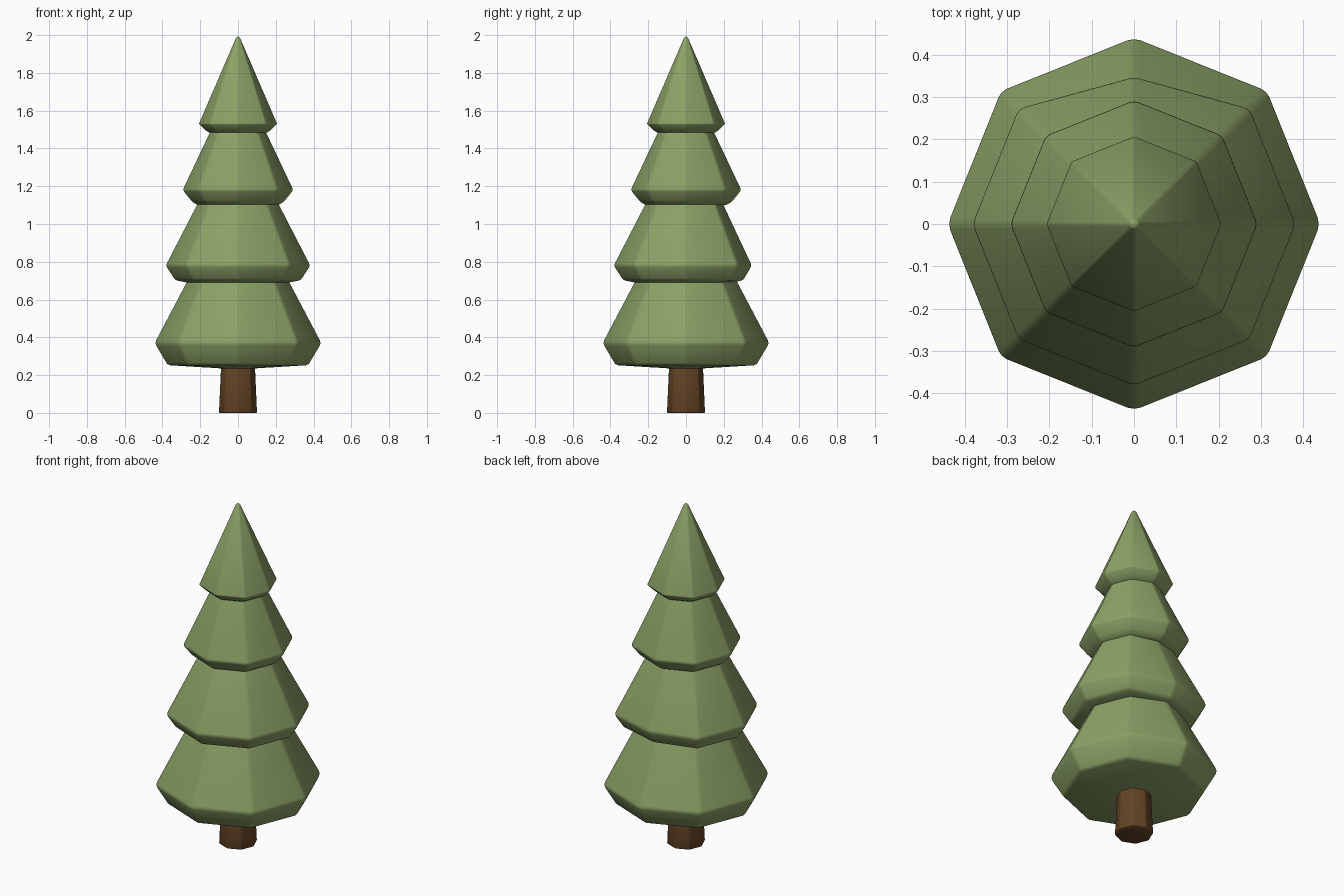
import bpy, bmesh, math

if "Cube" in bpy.data.objects:
    bpy.data.objects.remove(bpy.data.objects["Cube"])


def material(name, rgb):
    m = bpy.data.materials.new(name)
    m.diffuse_color = (*rgb, 1)
    m.use_nodes = True
    m.node_tree.nodes["Principled BSDF"].inputs["Base Color"].default_value = m.diffuse_color
    return m


GREEN = material("needle green", (0.262, 0.361, 0.135))
BROWN = material("bark brown", (0.125, 0.056, 0.018))


def lathe(name, profile, mat, bevel, back=1.0):
    """Octagonal solid from (radius, z) points; radius 0 gives a single point.
    back shrinks the +y corner."""
    bm = bmesh.new()
    rings = []
    for r, z in profile:
        if r == 0:
            rings.append([bm.verts.new((0, 0, z))] * 8)
            continue
        ring = []
        for i in range(8):
            a = i * math.pi / 4
            k = back if i == 2 else 1.01 if i % 2 else 1.0
            ring.append(bm.verts.new((r * k * math.cos(a), r * k * math.sin(a), z)))
        rings.append(ring)
    for lo, hi in zip(rings, rings[1:]):
        for i in range(8):
            j = (i + 1) % 8
            quad = [lo[i], lo[j], hi[j], hi[i]]
            bm.faces.new(list(dict.fromkeys(quad)))
    bmesh.ops.recalc_face_normals(bm, faces=bm.faces)
    me = bpy.data.meshes.new(name)
    bm.to_mesh(me)
    bm.free()
    me.materials.append(mat)
    ob = bpy.data.objects.new(name, me)
    bpy.context.collection.objects.link(ob)
    # soften the edges
    mod = ob.modifiers.new("soft edges", 'BEVEL')
    mod.width = bevel
    mod.segments = 2
    mod.limit_method = 'ANGLE'
    mod.angle_limit = math.radians(15)
    for p in me.polygons:
        p.use_smooth = True
    return ob


# trunk
lathe("trunk", [(0, 0), (0.102, 0), (0.09, 0.27), (0, 0.27)], BROWN, 0.006)

# foliage tiers, bottom to top
lathe("bottom_tier", [(0, 0.23), (0.375, 0.253), (0.444, 0.37),
                      (0.275, 0.69), (0.26, 0.74), (0, 0.74)], GREEN, 0.014)
lathe("lower_middle_tier", [(0, 0.69), (0.27, 0.69), (0.335, 0.703), (0.385, 0.78),
                            (0.22, 1.1), (0.2, 1.15), (0, 1.15)], GREEN, 0.012, back=0.91)
lathe("upper_middle_tier", [(0, 1.1), (0.215, 1.1), (0.245, 1.118), (0.295, 1.18),
                            (0.153, 1.48), (0.14, 1.53), (0, 1.53)], GREEN, 0.01)
lathe("top_tier", [(0, 1.48), (0.15, 1.482), (0.175, 1.497), (0.208, 1.53),
                   (0.012, 1.985), (0, 2.0)], GREEN, 0.006)
